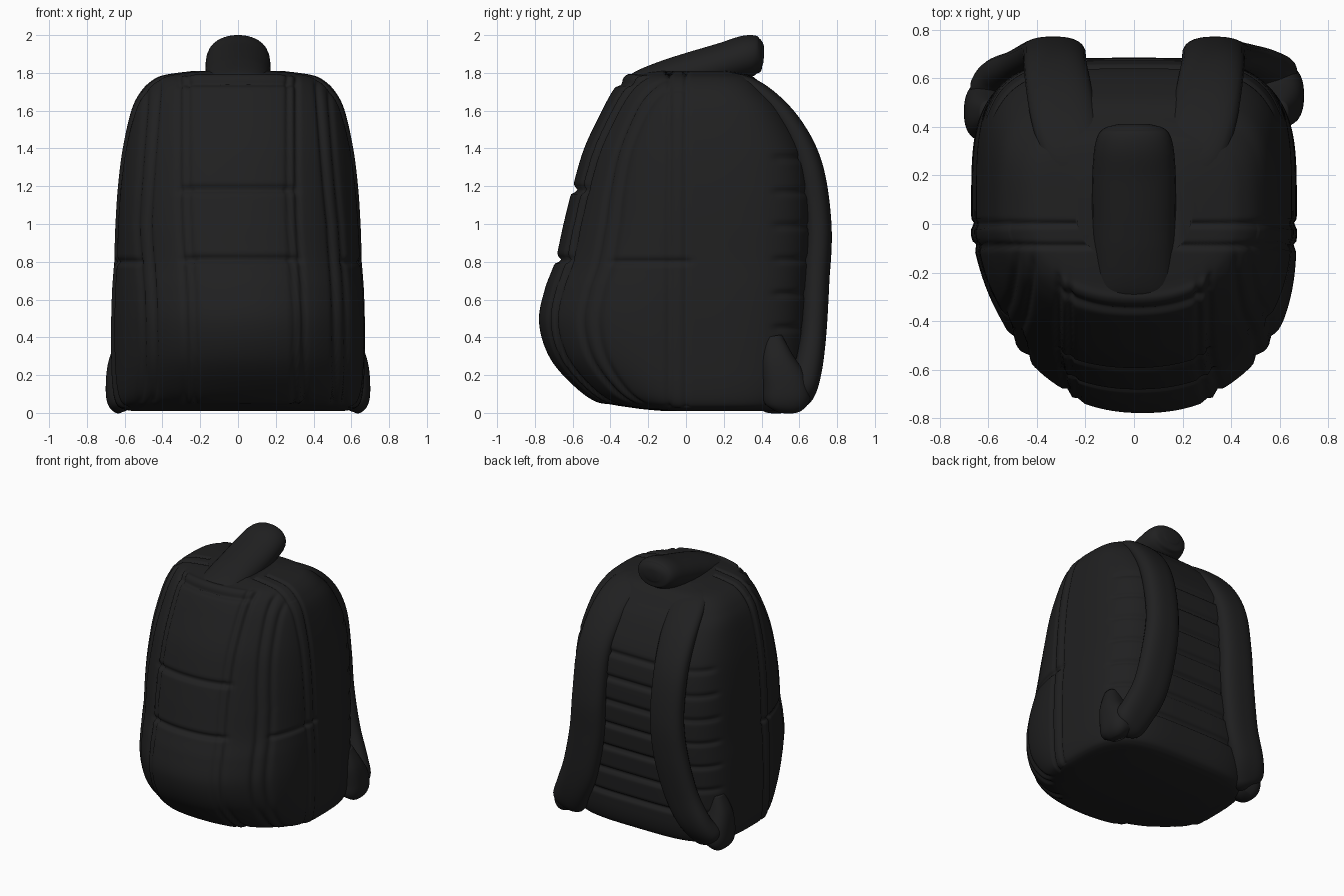
import bpy, bmesh, math
from mathutils import Vector

if "Cube" in bpy.data.objects:
    bpy.data.objects.remove(bpy.data.objects["Cube"])

black = bpy.data.materials.new("black fabric")
black.diffuse_color = (0.0145, 0.0145, 0.015, 1)
black.use_nodes = True
black.node_tree.nodes["Principled BSDF"].inputs["Base Color"].default_value = black.diffuse_color


def smooth_rows(rows, n):
    """Catmull-Rom resampling of a short table of rows."""
    out = []
    for i in range(len(rows) - 1):
        p = [rows[max(0, min(len(rows) - 1, i + k))] for k in (-1, 0, 1, 2)]
        for j in range(n):
            t = j / n
            out.append([0.5 * (2 * b + (c - a) * t + (2 * a - 5 * b + 4 * c - d) * t * t
                               + (3 * b - a - 3 * c + d) * t ** 3) for a, b, c, d in zip(*p)])
    out.append(list(rows[-1]))
    return out


def radius(a, rx, ry, n):
    return (abs(math.cos(a) / rx) ** n + abs(math.sin(a) / ry) ** n) ** (-1 / n)


def loft(rings):
    bm = bmesh.new()
    vr = [[bm.verts.new(p) for p in ring] for ring in rings]
    m = len(rings[0])
    for a, b in zip(vr, vr[1:]):
        for j in range(m):
            bm.faces.new((a[j], a[(j + 1) % m], b[(j + 1) % m], b[j]))
    bm.faces.new(vr[0][::-1])
    bm.faces.new(vr[-1])
    bmesh.ops.recalc_face_normals(bm, faces=bm.faces)
    bm.normal_update()
    return bm


def finish(name, bm):
    me = bpy.data.meshes.new(name)
    bm.to_mesh(me)
    bm.free()
    for f in me.polygons:
        f.use_smooth = True
    me.materials.append(black)
    ob = bpy.data.objects.new(name, me)
    bpy.context.collection.objects.link(ob)
    return ob


def sweep(name, rows, n=10, m=40, power=2.5):
    """Rounded flat padding along a path; rows = x, y, z, half width, half thickness."""
    pts = smooth_rows(rows, n)
    rings = []
    for i, (x, y, z, hw, ht) in enumerate(pts):
        t = (Vector(pts[min(i + 1, len(pts) - 1)][:3]) - Vector(pts[max(i - 1, 0)][:3])).normalized()
        wide = (Vector((1, 0, 0)) - t * t.x).normalized()
        up = t.cross(wide)
        ring = []
        for j in range(m):
            a = 2 * math.pi * j / m
            r = radius(a, hw, ht, power)
            ring.append(Vector((x, y, z)) + wide * r * math.cos(a) + up * r * math.sin(a))
        rings.append(ring)
    return finish(name, loft(rings))


def bump(v, centre, width):
    return math.exp(-((v - centre) / width) ** 2)


def step(v, edge, soft=0.012):
    return 1 / (1 + math.exp(max(-50, min(50, -(v - edge) / soft))))


# Bag body: z, half width, front y, back y
body_rows = [(0.01, .56, -.12, .53), (.025, .62, -.27, .58), (.06, .65, -.44, .615), (.15, .665, -.575, .64),
             (.3, .67, -.705, .65), (.48, .67, -.76, .66), (.65, .665, -.73, .67), (.8, .655, -.675, .68),
             (1.0, .648, -.63, .685), (1.2, .635, -.58, .675), (1.4, .61, -.52, .635), (1.6, .565, -.425, .53),
             (1.7, .515, -.37, .44), (1.76, .455, -.325, .38), (1.79, .385, -.27, .33), (1.81, .24, -.16, .22)]
YC, M = 0.05, 280
rings = []
for z, w, yf, yb in smooth_rows(body_rows, 13):
    low = 1 - step(z, 0.75, 0.12)
    ring = []
    for j in range(M):
        a = 2 * math.pi * j / M
        front = math.sin(a) < 0
        r = radius(a, w, YC - yf if front else yb - YC, 2.2 if front else 3.8)
        ring.append((r * math.cos(a), YC + r * math.sin(a), z))
    rings.append(ring)
bm = loft(rings)


# Seams, raised panels and padding ribs pressed into the body
def relief(co, no):
    x, y, z = abs(co.x), co.y, co.z
    d = 0
    if z < 0.03:
        return 0
    front = step(-no.y, 0.35, 0.05)
    back = step(y, 0.47)
    centre = 1 - step(x, 0.3)
    # raised centre panel with zip lines
    d += front * (0.018 * centre - 0.016 * bump(x, 0.31, 0.014) - 0.014 * bump(x, 0.26, 0.012))
    d -= front * centre * (0.03 * bump(z, 0.81, 0.016) + 0.03 * bump(z, 1.18, 0.016)
                           + 0.02 * bump(z, 1.74, 0.018))
    # side pocket seams
    d -= front * (0.018 * bump(x, 0.48 - 0.08 * max(0, z - 1), 0.014)
                  + 0.014 * bump(x, 0.54 - 0.08 * max(0, z - 1), 0.012))
    side = step(y, -0.4) * (1 - step(y, 0.02))
    d -= side * 0.02 * bump(z, 0.8, 0.014)
    # band running round the middle of the bag
    if z < 1.7:
        d += 0.004 * bump(y, -0.04, 0.035)
    d -= 0.013 * bump(y, 0.0, 0.012) + 0.013 * bump(y, -0.09, 0.012)
    # padded back: ribs in the middle, shallower dents beside the straps
    if 0.15 < z < 1.5:
        rib = abs((z / 0.18) % 1 - 0.5) * 0.18
        d -= back * (0.026 if x < 0.4 else 0.015) * bump(rib, 0, 0.016)
    return d


moves = [(v, v.normal * relief(v.co, v.normal)) for v in bm.verts]
for v, d in moves:
    v.co += d
# the full lower pocket leans slightly to one side
for v in bm.verts:
    v.co.x += 0.038 * (1 - step(v.co.z, 0.8, 0.12)) * max(0, min(1, (-v.co.y - 0.05) / 0.35))
finish("bag_body", bm)

# Shoulder straps and their anchors at the bottom corners
for side, name, dy in ((1, "right", 0.015), (-1, "left", -0.05)):
    straps = [(.22, .12, 1.775, .07, .02), (.25, .28, 1.755, .12, .04), (.285, .42, 1.675, .135, .05),
              (.31, .56, 1.515, .135, .06), (.325, .655, 1.3, .13, .07), (.33, .70, 1.0, .13, .07),
              (.355, .69, .72, .135, .07), (.42, .67 + dy / 3, .42, .135, .068),
              (.505, .635 + dy / 2, .22, .13, .075), (.56, .585 + dy, .11, .125, .08),
              (.59, .555 + dy, .06, .07, .04)]
    anchors = [(.585, .46, .40, .05, .05), (.60, .48 + dy / 2, .27, .085, .09), (.605, .51 + dy, .15, .095, .12),
               (.60, .52 + dy, .06, .09, .12), (.585, .52 + dy, .015, .05, .06)]
    for part, rows in (("strap", straps), ("anchor", anchors)):
        sweep(name + "_shoulder_" + part, [(r[0] * side,) + r[1:] for r in rows])

# Top flap and carry handle
sweep("carry_handle", [
    (0, -.33, 1.715, .15, .03), (0, -.25, 1.745, .16, .065), (0, -.1, 1.775, .168, .095),
    (0, .03, 1.80, .172, .11), (0, .2, 1.85, .172, .11), (0, .33, 1.89, .16, .11),
    (0, .39, 1.895, .13, .09), (0, .412, 1.895, .06, .04)], power=2.1)
